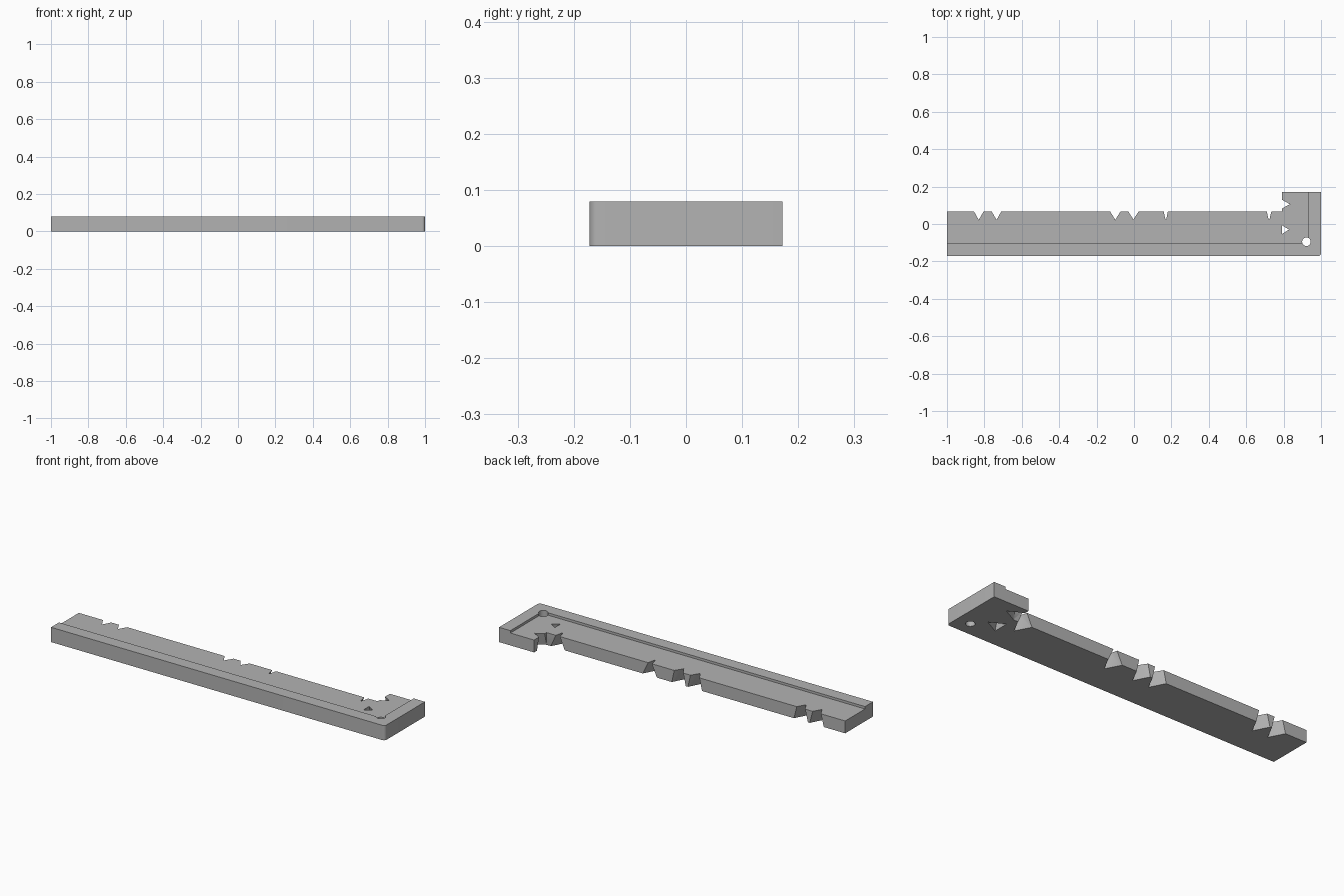
import bpy, bmesh
from math import sin, cos, pi

cube = bpy.data.objects.get("Cube")
if cube:
    bpy.data.objects.remove(cube)

HEIGHT, FLOOR = 0.08, 0.067
FRONT, BACK, EDGE = -0.172, 0.172, 0.066
FOOT = 0.79

grey = bpy.data.materials.new("plain grey")
grey.use_nodes = True
grey.diffuse_color = (0.45, 0.45, 0.45, 1)
grey.node_tree.nodes["Principled BSDF"].inputs["Base Color"].default_value = grey.diffuse_color


def loft(name, low, high, z0, z1):
    """Solid between two matching outlines at two heights."""
    bm = bmesh.new()
    a = [bm.verts.new((x, y, z0)) for x, y in low]
    b = [bm.verts.new((x, y, z1)) for x, y in high]
    bm.faces.new(a[::-1])
    bm.faces.new(b)
    n = len(a)
    for i in range(n):
        j = (i + 1) % n
        bm.faces.new((a[i], a[j], b[j], b[i]))
    if low != high:
        bmesh.ops.triangulate(bm, faces=bm.faces[:])
    bmesh.ops.recalc_face_normals(bm, faces=bm.faces[:])
    mesh = bpy.data.meshes.new(name)
    bm.to_mesh(mesh)
    bm.free()
    mesh.materials.append(grey)
    ob = bpy.data.objects.new(name, mesh)
    bpy.context.collection.objects.link(ob)
    return ob


def arc(cx, cy, r, start, end, steps):
    return [(cx + r * cos(start + (end - start) * i / steps),
             cy + r * sin(start + (end - start) * i / steps)) for i in range(steps + 1)]


def flared_notch(name, centre, half, depth, sideways=False, lip=0.03):
    """V cutter, small at the top and spreading towards the underside."""
    def outline(t):
        h = 0.042 + (half - 0.042) * t
        d = 0.08 + (depth - 0.08) * t
        pts = [(-h, 0), (0, -d), (h, 0)]
        if lip:
            pts += [(h, lip), (-h, lip)]
        if sideways:
            return [(FOOT - v, centre + u) for u, v in pts]
        return [(centre + u, EDGE + v) for u, v in pts]
    over = 0.1
    return loft(name, outline(-over), outline(1 + over), -FLOOR * over, FLOOR * (1 + over))


# L-shaped plate with a rounded outer corner
r = 0.016
outline = [(-1, FRONT)] + arc(1 - r, FRONT + r, r, -pi / 2, 0, 6) + [
    (1, BACK), (FOOT, BACK), (FOOT, EDGE), (-1, EDGE)]
body = loft("angle_gauge", outline, outline, 0, HEIGHT)

# Recess that leaves a raised lip along the front and the right end
pocket = [(-1.1, -0.104), (0.932, -0.104), (0.932, 0.3), (-1.1, 0.3)]
cutters = [loft("recess_cutter", pocket, pocket, FLOOR, 0.2)]

# Round relief hole in the inner corner
circle = arc(0.922, -0.095, 0.023, 0, 2 * pi, 24)[:-1]
cutters.append(loft("hole_cutter", circle, circle, -0.1, 0.2))

# Marking notches along the back edge: centre, half width, depth
for x, half, depth in [(-0.83, 0.025, 0.045), (-0.735, 0.025, 0.045),
                       (-0.1, 0.027, 0.045), (-0.003, 0.027, 0.043),
                       (0.17, 0.011, 0.043), (0.722, 0.012, 0.043)]:
    cutters.append(flared_notch("notch_cutter", x, half, depth))

# Notch in the foot and triangular hole beside it
cutters.append(flared_notch("foot_notch_cutter", 0.106, 0.024, 0.044, True))
cutters.append(flared_notch("triangle_hole_cutter", -0.03, 0.024, 0.04, True, 0))

for cutter in cutters:
    cutter.hide_render = True
    mod = body.modifiers.new(cutter.name, 'BOOLEAN')
    mod.operation, mod.solver, mod.object = 'DIFFERENCE', 'EXACT', cutter

# Bake the cuts, then discard the cutters
bpy.context.view_layer.update()
graph = bpy.context.evaluated_depsgraph_get()
final = bpy.data.meshes.new_from_object(body.evaluated_get(graph))
body.modifiers.clear()
body.data = final
for cutter in cutters:
    bpy.data.objects.remove(cutter)

bpy.ops.object.select_all(action='DESELECT')
body.select_set(True)
bpy.context.view_layer.objects.active = body
bpy.ops.object.shade_smooth_by_angle()
